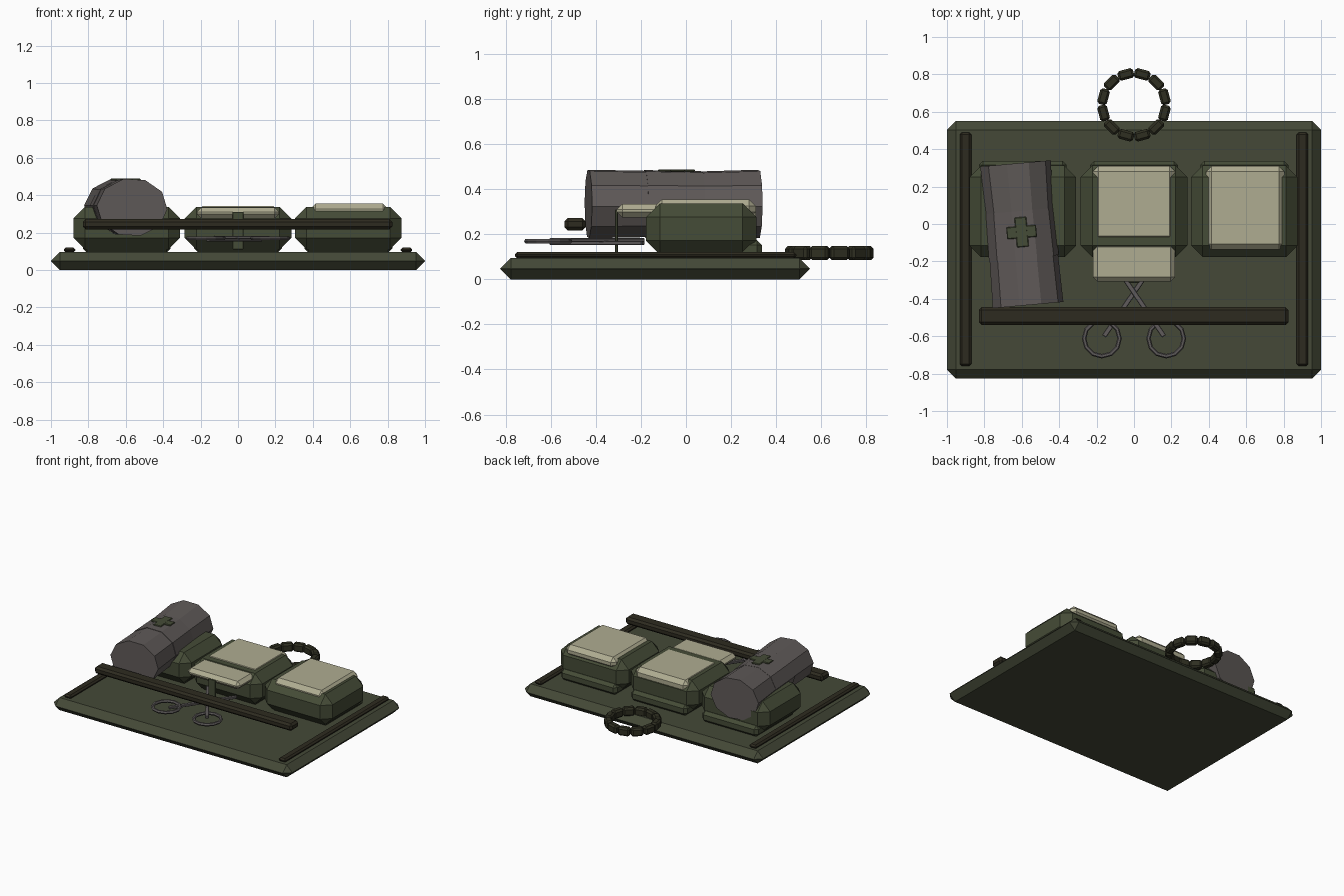
import bpy, bmesh, math
from mathutils import Vector, Matrix

if "Cube" in bpy.data.objects:
    bpy.data.objects.remove(bpy.data.objects["Cube"])


def mat(name, r, g, b):
    m = bpy.data.materials.new(name)
    m.diffuse_color = (r, g, b, 1)
    m.use_nodes = True
    m.node_tree.nodes["Principled BSDF"].inputs["Base Color"].default_value = m.diffuse_color
    return m


MAT = mat("mat green", .058, .066, .038)
POUCH = mat("pouch green", .060, .072, .038)
CREAM = mat("cream cloth", .43, .415, .285)
BROWN = mat("dark brown strap", .027, .024, .014)
RING = mat("dark olive", .028, .028, .015)
GREY = mat("grey blanket", .115, .102, .098)
METAL = mat("grey metal", .115, .105, .105)


def finish(bm, name, material):
    bmesh.ops.recalc_face_normals(bm, faces=bm.faces)
    me = bpy.data.meshes.new(name)
    bm.to_mesh(me)
    bm.free()
    me.materials.append(material)
    ob = bpy.data.objects.new(name, me)
    bpy.context.collection.objects.link(ob)
    return ob


def box(name, x, y, z, bevel, material, matrix=None):
    """Chamfered box from (min, max) ranges."""
    bm = bmesh.new()
    bmesh.ops.create_cube(bm, size=1)
    for v in bm.verts:
        v.co = Vector([r[0] if c < 0 else r[1] for c, r in zip(v.co, (x, y, z))])
    if bevel:
        bmesh.ops.bevel(bm, geom=bm.edges[:], offset=bevel, segments=1,
                        affect='EDGES', profile=.5)
    if matrix:
        bm.transform(matrix)
    return finish(bm, name, material)


def loft(name, rings, material, closed=False):
    """Skin a list of point rings."""
    bm = bmesh.new()
    rows = [[bm.verts.new(p) for p in r] for r in rings]
    n = len(rows[0])
    for i in range(len(rows) - (0 if closed else 1)):
        a, b = rows[i], rows[(i + 1) % len(rows)]
        for j in range(n):
            bm.faces.new((a[j], a[(j + 1) % n], b[(j + 1) % n], b[j]))
    if not closed:
        bm.faces.new(rows[0])
        bm.faces.new(rows[-1])
    return finish(bm, name, material)


# ground mat and side rails
box("base_mat", (-1, 1), (-.825, .55), (0, .095), .047, MAT)
for s in (-1, 1):
    box("side_rail", (s * .9 - .03, s * .9 + .03), (-.76, .49), (.093, .121), .011, BROWN)

# three pouches with back plates
for cx in (-.595, 0, .59):
    box("pouch_body", (cx - .285, cx + .285), (-.177, .312), (.11, .338), .062, POUCH)
    box("pouch_base", (cx - .235, cx + .235), (-.12, .337), (.093, .175), .022, POUCH)

# cream lids and open flap
box("middle_lid", (-.22, .22), (-.095, .31), (.25, .342), .03, CREAM)
box("middle_flap", (-.22, .22), (-.308, -.098), (.275, .335), .025, CREAM)
box("right_lid", (.385, .805), (-.137, .31), (.27, .355), .03, CREAM)
box("flap_strap", (-.03, .03), (-.315, -.303), (.11, .31), .003, POUCH)

# front bar
box("front_bar", (-.83, .825), (-.54, -.445), (.217, .272), .015, BROWN)

# hanging ring made of twelve links
for k in range(12):
    m = Matrix.Translation((0, .637, .117)) @ Matrix.Rotation(math.radians(15 + 30 * k), 4, 'Z')
    box("ring_link", (.142, .195), (-.043, .043), (-.031, .031), .012, RING, m)

# rolled blanket in three bundles with slightly different girth
turn = Matrix.Translation((-.6, -.055, .335)) @ Matrix.Rotation(math.radians(5.1), 4, 'Z')
for y0, y1, s0, s1 in ((-.38, -.128, 1.01, .98), (-.128, .125, 1.0, .97), (.125, .38, .96, 1.01)):
    rings = []
    for y, s in ((y0, s0), (y1, s1)):
        rings.append([turn @ Vector((.188 * s * math.cos(a), y, .155 * s * math.sin(a)))
                      for a in (math.radians(68 + 36 * k) for k in range(10))])
    loft("blanket_roll", rings, GREY)

# cross badge on the roll
box("cross_bar", (-.08, .08), (-.032, .032), (.143, .153), .004, POUCH,
    turn @ Matrix.Translation((0, .012, 0)))
box("cross_upright", (-.032, .032), (-.08, .08), (.143, .1535), .004, POUCH,
    turn @ Matrix.Translation((0, .012, 0)))

# scissors: crossing blades and finger loops
for s in (-1, 1):
    a, b = Vector((s * .16, -.60, 0)), Vector((-s * .12, -.19, 0))
    d = b - a
    z = .168 + .006 * s
    m = Matrix.Translation((a.x, a.y, z)) @ Matrix.Rotation(math.atan2(d.y, d.x), 4, 'Z')
    box("scissor_blade", (0, d.length), (-.013, .013), (-.009, .009), .003, METAL, m)
    rings = []
    for k in range(12):
        t = math.tau * k / 12
        ring = []
        for j in range(6):
            p = math.tau * j / 6
            r = .095 + .012 * math.cos(p)
            ring.append((s * .172 + r * math.cos(t), -.612 + r * math.sin(t), .17 + .012 * math.sin(p)))
        rings.append(ring)
    loft("scissor_loop", rings, METAL, closed=True)
